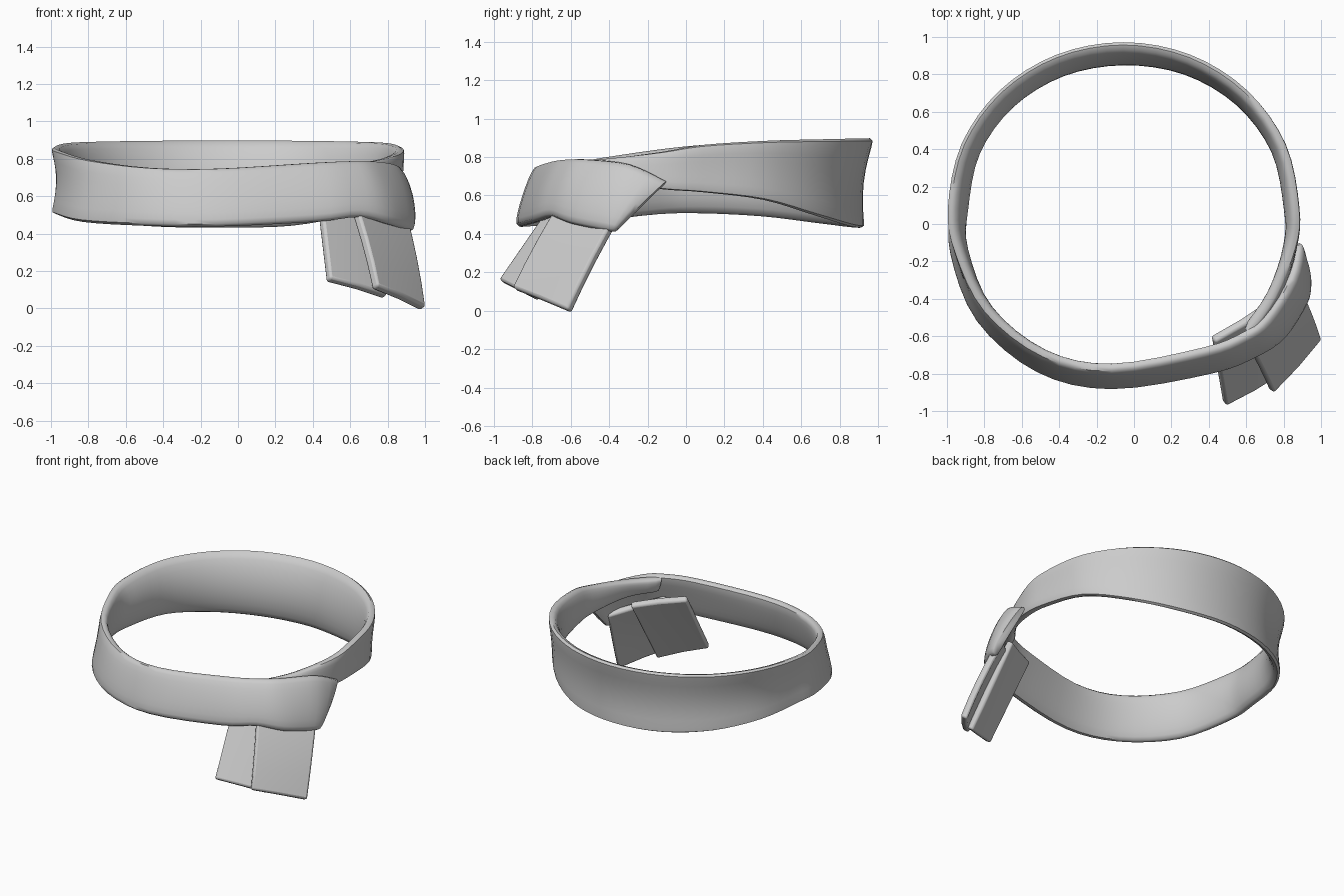
import bpy, bmesh, math
from mathutils import Vector

if "Cube" in bpy.data.objects:
    bpy.data.objects.remove(bpy.data.objects["Cube"])


def catmull(p, k, f):
    # interpolate station rows with a Catmull-Rom spline
    a, b, c, d = (p[min(max(k + i, 0), len(p) - 1)] for i in (-1, 0, 1, 2))
    return [0.5 * (2 * y + (z - x) * f + (2 * x - 5 * y + 4 * z - w) * f * f
            + (3 * y - x - 3 * z + w) * f ** 3) for x, y, z, w in zip(a, b, c, d)]


def finish(name, bm, angle):
    bmesh.ops.recalc_face_normals(bm, faces=bm.faces[:])
    me = bpy.data.meshes.new(name)
    bm.to_mesh(me)
    bm.free()
    ob = bpy.data.objects.new(name, me)
    bpy.context.collection.objects.link(ob)
    bpy.ops.object.select_all(action='DESELECT')
    ob.select_set(True)
    bpy.context.view_layer.objects.active = ob
    bpy.ops.object.shade_smooth_by_angle(angle=math.radians(angle))
    return ob


def bridge(bm, rings):
    for A, B in zip(rings, rings[1:]):
        for j in range(len(A)):
            k = (j + 1) % len(A)
            bm.faces.new((A[j], A[k], B[k], B[j]))


def band(name, stations, half, sides=20, steps=4):
    # loft a flat rounded section along stations of top point, bottom point, inset
    rows = [catmull(stations, k, s / steps)
            for k in range(len(stations) - 1) for s in range(steps)]
    rows.append(list(stations[-1]))
    bm = bmesh.new()
    rings = []
    for i, r in enumerate(rows):
        top, bot = Vector(r[:3]), Vector(r[3:6])
        q0, q1 = rows[max(i - 1, 0)], rows[min(i + 1, len(rows) - 1)]
        tan = Vector(q1[:3]) + Vector(q1[3:6]) - Vector(q0[:3]) - Vector(q0[3:6])
        nrm = tan.cross(top - bot).normalized()
        mid = (top + bot) / 2
        inward = Vector((-mid.x, -mid.y, 0)).normalized()
        thick = half * (0.65 if i in (0, len(rows) - 1) else 1)
        ext = (top - bot).normalized() * 0.018
        ring = []
        for j in range(sides):
            a = 2 * math.pi * j / sides
            c, s = math.cos(a), math.sin(a)
            u = 0.5 + 0.5 * c
            n = math.copysign(abs(s) ** 0.5, s) * thick if abs(s) > 1e-6 else 0
            ring.append(bm.verts.new(bot.lerp(top, u) + ext * c + nrm * n
                                     + inward * r[6] * 4 * u * (1 - u)))
        rings.append(ring)
    bridge(bm, rings)
    bm.faces.new(rings[0])
    bm.faces.new(rings[-1])
    return finish(name, bm, 50)


def tail(name, top_l, top_r, bot_l, bot_r, bow, thick=0.048, steps=4):
    # flat slab between four corners, bowed along its length, bevelled
    tl, tr, bl, br = map(Vector, (top_l, top_r, bot_l, bot_r))
    n = (tr - tl).cross(bl - tl).normalized()
    bm = bmesh.new()
    rings = []
    for i in range(steps + 1):
        f = i / steps
        off = n * -bow * 4 * f * (1 - f)
        l, r = tl.lerp(bl, f) + off, tr.lerp(br, f) + off
        m = (l + r) / 2 - n * 0.008
        back = n * thick
        rings.append([bm.verts.new(p) for p in (l, m, r, r + back, m + back, l + back)])
    bridge(bm, rings)
    for R in (rings[0], rings[-1]):
        bm.faces.new((R[0], R[1], R[4], R[5]))
        bm.faces.new((R[1], R[2], R[3], R[4]))
    ob = finish(name, bm, 40)
    bev = ob.modifiers.new("soft_edges", 'BEVEL')
    bev.width, bev.segments = 0.013, 2
    bev.limit_method, bev.angle_limit = 'ANGLE', math.radians(40)


# neck wrap: outer flap end and front
front = [
    (.885, -.115, .66, .915, -.355, .425, -.01),
    (.84, -.30, .745, .90, -.42, .435, -.015),
    (.71, -.51, .77, .79, -.59, .47, -.015),
    (.59, -.60, .77, .64, -.69, .505, -.01),
    (.38, -.68, .76, .41, -.775, .48, -.01),
    (-.12, -.77, .73, -.12, -.86, .455, 0),
    (-.48, -.695, .735, -.51, -.77, .46, 0),
    (-.785, -.46, .775, -.825, -.505, .48, .015),
    (-.94, -.15, .82, -.965, -.15, .52, .03)]
# rear half follows an arc, concave on the outside and narrowing to the right
rear = []
for k in range(9):
    a = math.pi * (1 - k / 8)
    c, s = math.cos(a), math.sin(a)
    x, y = -.058 + .92 * c, .085 + .87 * s
    narrow = (.185 if c > 0 else .075) * abs(c) ** 3
    rear.append((x, y, .845 + .035 * s ** .5 if s > 1e-6 else .845,
                 x * .98, y - .045 * s, .45 + narrow, .045 - .03 * max(c, 0)))
# inner end tucked behind the flap
inner = [
    (.845, -.12, .81, .845, -.12, .65, .01),
    (.74, -.38, .775, .76, -.38, .685, 0),
    (.61, -.57, .755, .63, -.57, .69, 0)]
band("scarf_wrap", front + rear + inner, 0.037)

# hanging ends: the rear one passes under the wrap, the front one hangs from the flap
tail("rear_tail", (.435, -.63, .665), (.755, -.43, .61),
     (.495, -.975, .165), (.80, -.80, .075), 0.0)
tail("front_tail", (.61, -.63, .62), (.90, -.35, .53),
     (.75, -.905, .125), (1.005, -.62, .01), 0.012)
